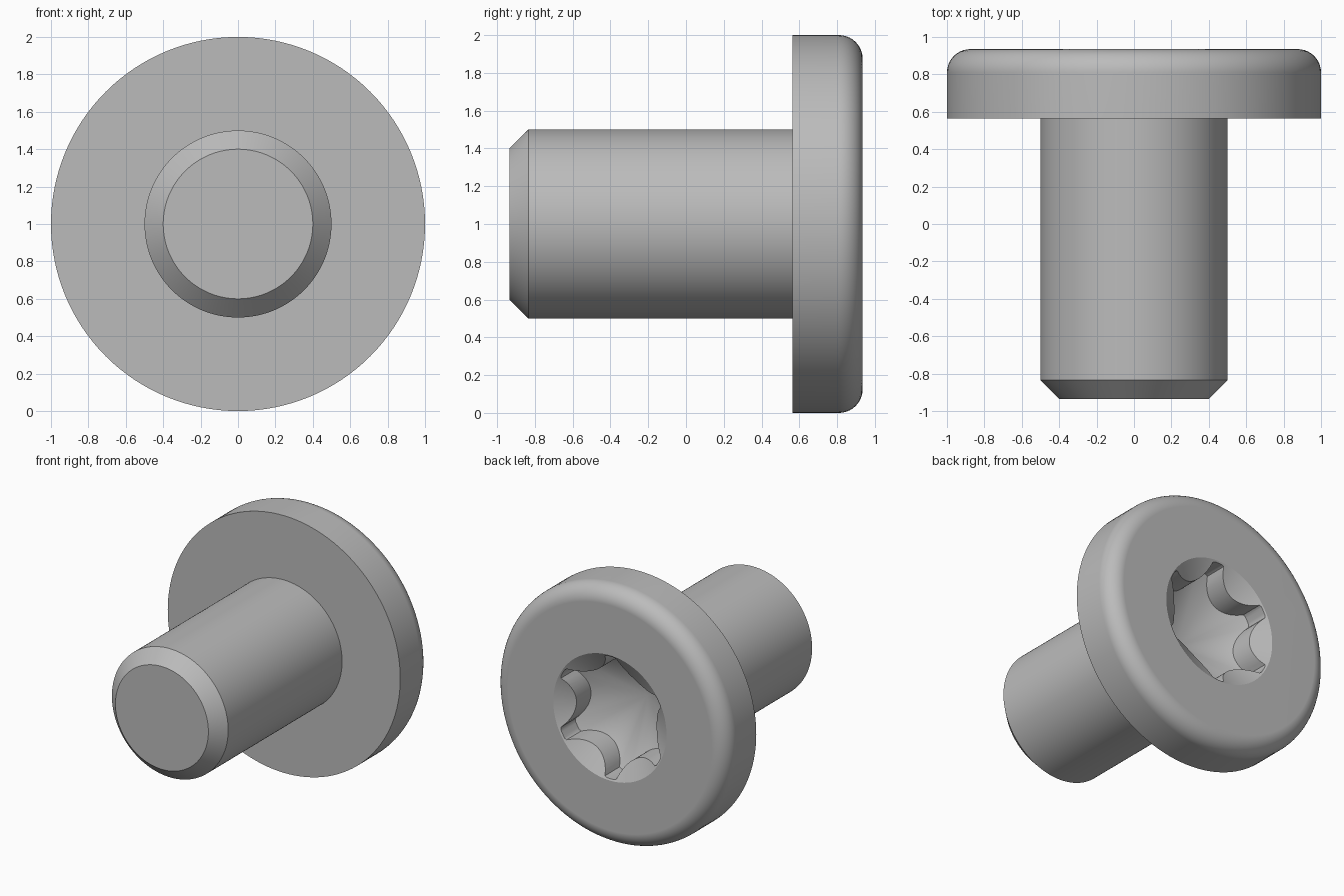
import bpy, bmesh
from math import sin, cos, pi, radians, tan, sqrt

old = bpy.data.objects.get("Cube")
if old:
    bpy.data.objects.remove(old, do_unlink=True)

SEGMENTS = 128
AXIS_Z = 1.0            # height of the screw axis
HEAD_TOP = 0.935
SLOPE = tan(radians(30))

steel = bpy.data.materials.new("grey_steel")
steel.use_nodes = True
grey = (0.5, 0.5, 0.5, 1)
steel.diffuse_color = grey
steel.node_tree.nodes["Principled BSDF"].inputs["Base Color"].default_value = grey


def make_object(name, bm):
    bmesh.ops.recalc_face_normals(bm, faces=bm.faces[:])
    mesh = bpy.data.meshes.new(name)
    bm.to_mesh(mesh)
    bm.free()
    mesh.materials.append(steel)
    obj = bpy.data.objects.new(name, mesh)
    bpy.context.collection.objects.link(obj)
    return obj


def bridge(bm, a, b):
    for i in range(len(a)):
        j = (i + 1) % len(a)
        bm.faces.new((a[i], a[j], b[j], b[i]))


def lathe(name, profile):
    """Turn (radius, y) points about the y axis, with flat end caps."""
    bm = bmesh.new()
    angles = [2 * pi * i / SEGMENTS for i in range(SEGMENTS)]
    rings = [[bm.verts.new((r * cos(a), y, AXIS_Z + r * sin(a))) for a in angles]
             for r, y in profile]
    for a, b in zip(rings, rings[1:]):
        bridge(bm, a, b)
    bm.faces.new(rings[0])
    bm.faces.new(rings[-1])
    return make_object(name, bm)


# Chamfered shank and round-edged head in one turned body
fillet = 0.125
profile = [(0.4, -HEAD_TOP), (0.5, -0.835), (0.5, 0.565), (1, 0.565)]
for i in range(11):
    t = pi / 2 * i / 10
    profile.append((1 - fillet + fillet * cos(t), HEAD_TOP - fillet + fillet * sin(t)))
screw = lathe("screw_body", profile)

# Six-lobed socket cutter with a conical floor
LOBE_R, BUMP_R, BUMP_C = 0.475, 0.26, 0.605
FLOOR_APEX = HEAD_TOP - 0.46


def socket_radius(angle):
    """Outer circle, bitten into by six round bumps."""
    a = (angle + pi / 6) % (pi / 3) - pi / 6
    reach = BUMP_R ** 2 - (BUMP_C * sin(a)) ** 2
    if reach <= 0:
        return LOBE_R
    return min(LOBE_R, BUMP_C * cos(a) - sqrt(reach))


bm = bmesh.new()
top, floor = [], []
count = 180
for i in range(count):
    a = 2 * pi * i / count
    r = socket_radius(a)
    x, z = r * cos(a), AXIS_Z + r * sin(a)
    top.append(bm.verts.new((x, 1.1, z)))
    floor.append(bm.verts.new((x, FLOOR_APEX + r * SLOPE, z)))
bridge(bm, top, floor)
bm.faces.new(top)
apex = bm.verts.new((0, FLOOR_APEX, AXIS_Z))
for i in range(count):
    bm.faces.new((floor[i], floor[(i + 1) % count], apex))
socket_cutter = make_object("socket_cutter", bm)

# Conical lead-in at the mouth of the socket
mouth, lift = 0.487, 0.1
lead_in_cutter = lathe("lead_in_cutter", [
    (0.25, HEAD_TOP - (mouth - 0.25) * SLOPE),
    (mouth + lift / SLOPE, HEAD_TOP + lift)])

bpy.ops.object.select_all(action='DESELECT')
bpy.context.view_layer.objects.active = screw
screw.select_set(True)
for cutter in (socket_cutter, lead_in_cutter):
    cut = screw.modifiers.new("cut", 'BOOLEAN')
    cut.operation = 'DIFFERENCE'
    cut.solver = 'EXACT'
    cut.object = cutter
    bpy.ops.object.modifier_apply(modifier=cut.name)
    bpy.data.objects.remove(cutter, do_unlink=True)

# Smooth round surfaces, crisp machined edges
bpy.ops.object.shade_smooth_by_angle(angle=radians(25))
weighted = screw.modifiers.new("even_normals", 'WEIGHTED_NORMAL')
weighted.keep_sharp = True
